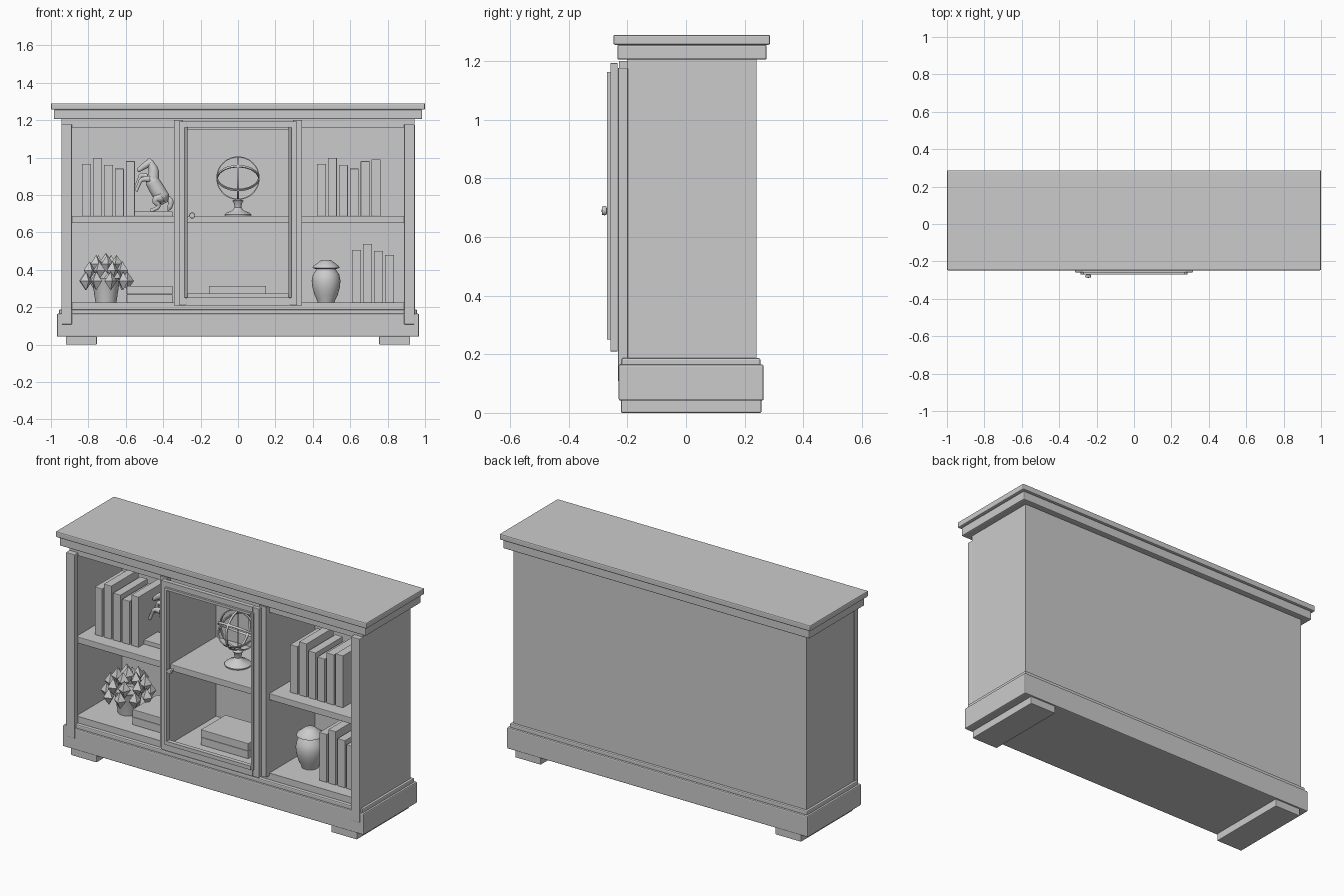
import bpy, bmesh, math
from mathutils import Vector, Matrix

if "Cube" in bpy.data.objects:
    bpy.data.objects.remove(bpy.data.objects["Cube"], do_unlink=True)

COLOR = (0.6, 0.6, 0.6, 1)
grey = bpy.data.materials.new("plain grey")
grey.use_nodes = True
grey.diffuse_color = COLOR
grey.node_tree.nodes["Principled BSDF"].inputs["Base Color"].default_value = COLOR


def finish(name, bm, smooth=False):
    bmesh.ops.recalc_face_normals(bm, faces=bm.faces[:])
    me = bpy.data.meshes.new(name)
    bm.to_mesh(me)
    bm.free()
    me.materials.append(grey)
    ob = bpy.data.objects.new(name, me)
    bpy.context.collection.objects.link(ob)
    if smooth:
        bpy.ops.object.select_all(action='DESELECT')
        ob.select_set(True)
        bpy.context.view_layer.objects.active = ob
        bpy.ops.object.shade_smooth_by_angle(angle=math.radians(40))
    return ob


def box(name, x, y, z, bevel=0.0):
    bm = bmesh.new()
    bmesh.ops.create_cube(bm, size=1)
    for v in bm.verts:
        v.co = Vector([(a + b) / 2 + c * (b - a) for (a, b), c in zip((x, y, z), v.co)])
    ob = finish(name, bm)
    if bevel:
        mod = ob.modifiers.new("soft edges", 'BEVEL')
        mod.width, mod.segments = bevel, 2
    return ob


def pair(name, x, y, z, bevel=0.0):
    box("left_" + name, x, y, z, bevel)
    box("right_" + name, (-x[1], -x[0]), y, z, bevel)


def lathe(name, center, profile, steps=32):
    bm = bmesh.new()
    verts = [bm.verts.new((r, 0, z)) for r, z in profile]
    edges = [bm.edges.new(p) for p in zip(verts, verts[1:])]
    bmesh.ops.spin(bm, geom=verts + edges, axis=(0, 0, 1), cent=(0, 0, 0),
                   angle=math.tau, steps=steps)
    bmesh.ops.remove_doubles(bm, verts=bm.verts[:], dist=0.0005)
    bmesh.ops.translate(bm, verts=bm.verts[:], vec=center)
    return finish(name, bm, True)


def ring(name, center, radius, rot, width=0.006, steps=48):
    # flat band hoop, turned by a rotation matrix
    bm = bmesh.new()
    loop = [bm.verts.new((radius + a * 0.003, 0, b * width))
            for a, b in ((-1, -1), (1, -1), (1, 1), (-1, 1))]
    edges = [bm.edges.new((loop[i], loop[i - 1])) for i in range(4)]
    bmesh.ops.spin(bm, geom=loop + edges, axis=(0, 0, 1), cent=(0, 0, 0),
                   angle=math.tau, steps=steps)
    bmesh.ops.remove_doubles(bm, verts=bm.verts[:], dist=0.0005)
    bmesh.ops.transform(bm, matrix=Matrix.Translation(center) @ rot, verts=bm.verts[:])
    return finish(name, bm, True)


def limb(name, y, points):
    # rounded tapering tube through (x, z, radius) points
    cu = bpy.data.curves.new(name, 'CURVE')
    cu.dimensions = '3D'
    cu.bevel_depth, cu.bevel_resolution, cu.resolution_u = 1, 3, 6
    cu.use_fill_caps = True
    sp = cu.splines.new('BEZIER')
    sp.bezier_points.add(len(points) - 1)
    for bp, (x, z, r) in zip(sp.bezier_points, points):
        bp.co, bp.radius = (x, y, z), r
        bp.handle_left_type = bp.handle_right_type = 'AUTO'
    cu.materials.append(grey)
    ob = bpy.data.objects.new(name, cu)
    bpy.context.collection.objects.link(ob)


# Base and feet
pair("foot", (0.755, 0.92), (-0.222, 0.257), (0, 0.045), 0.004)
box("plinth", (-0.968, 0.968), (-0.23, 0.265), (0.042, 0.165), 0.006)
box("plinth_moulding", (-0.957, 0.957), (-0.22, 0.254), (0.16, 0.187), 0.006)

# Carcass
pair("side_panel", (0.9, 0.943), (-0.2, 0.24), (0.18, 1.21))
box("back_panel", (-0.943, 0.943), (0.22, 0.24), (0.18, 1.21))
box("floor_panel", (-0.92, 0.92), (-0.2, 0.23), (0.18, 0.225))
box("ceiling_panel", (-0.92, 0.92), (-0.2, 0.23), (1.18, 1.21))
box("top_rail", (-0.92, 0.92), (-0.2, -0.17), (1.16, 1.205))
box("shelf", (-0.92, 0.92), (-0.2, 0.23), (0.65, 0.687), 0.003)
pair("divider", (0.295, 0.342), (-0.2, 0.23), (0.2, 1.2))
pair("divider_trim", (0.295, 0.342), (-0.229, -0.2), (0.21, 1.2))
pair("pillar", (0.888, 0.945), (-0.232, -0.198), (0.108, 1.177), 0.003)

# Cornice
box("cornice", (-0.985, 0.985), (-0.234, 0.275), (1.205, 1.256), 0.006)
box("top_slab", (-1, 1), (-0.248, 0.287), (1.256, 1.29), 0.006)

# Door: stiles and rails in two layers
for label, w, z0, z1, t, y in (("door", 0.315, 0.21, 1.193, 0.04, (-0.258, -0.233)),
                               ("door_bead", 0.285, 0.25, 1.163, 0.014, (-0.27, -0.245))):
    pair(label + "_stile", (w - t, w), y, (z0, z1), 0.002)
    box(label + "_bottom_rail", (-w + t, w - t), y, (z0, z0 + t + 0.008))
    box(label + "_top_rail", (-w + t, w - t), y, (z1 - t, z1))
knob = lathe("door_knob", (0, 0, 0), [(0, -0.01), (0.008, -0.01), (0.008, 0.012), (0.014, 0.014),
                                      (0.016, 0.02), (0.014, 0.028), (0, 0.03)], 20)
knob.rotation_euler.x = math.pi / 2
knob.location = (-0.245, -0.258, 0.69)


# Books standing on the shelves
def books(name, x, z, tops):
    for i, top in enumerate(tops):
        bx = x + i * 0.0585
        box(f"{name}_book_{i + 1}", (bx, bx + 0.048), (-0.125, 0.125), (z, top), 0.002)


books("upper_right", -0.834, 0.687, (0.965, 0.997, 0.96, 0.94, 0.98))
books("upper_left", 0.422, 0.687, (0.965, 0.997, 0.96, 0.94, 0.98, 0.99))
books("lower_left", 0.61, 0.225, (0.505, 0.537, 0.5, 0.48))

# Books lying flat
for name, x in (("middle", (-0.155, 0.15)), ("right", (-0.595, -0.35))):
    for i in range(2):
        z = 0.225 + i * 0.045
        box(f"{name}_flat_book_{i + 1}", x, (-0.12, 0.105), (z, z + 0.044), 0.002)

# Lidded jar
lathe("jar", (0.471, -0.01, 0.225), [
    (0, 0), (0.045, 0), (0.048, 0.01), (0.062, 0.04), (0.073, 0.08), (0.077, 0.115),
    (0.07, 0.15), (0.055, 0.172), (0.052, 0.178), (0.072, 0.185), (0.068, 0.195),
    (0.045, 0.212), (0.03, 0.224), (0.015, 0.228), (0, 0.228)])

# Armillary sphere on a turned stand
lathe("globe_stand", (0, 0, 0.687), [
    (0, 0), (0.07, 0), (0.072, 0.008), (0.06, 0.018), (0.03, 0.03), (0.018, 0.045),
    (0.022, 0.07), (0.03, 0.082), (0.012, 0.09), (0, 0.092)])
hub = (0, 0, 0.89)
ring("globe_outer_hoop", hub, 0.113, Matrix.Rotation(math.pi / 2, 4, 'X'))
ring("globe_meridian_hoop", hub, 0.109, Matrix.Rotation(math.pi / 2, 4, 'Y'))
for i, tilt in enumerate((35, -35)):
    ring(f"globe_tilted_hoop_{i + 1}", hub, 0.11, Matrix.Rotation(math.radians(tilt), 4, 'X'))
lathe("globe_axis", hub, [(0, -0.113), (0.003, -0.113), (0.003, 0.113), (0, 0.113)], 8)

# Potted plant with faceted leaves
plant = Vector((-0.706, 0, 0.225))
lathe("plant_pot", plant, [(0, 0), (0.056, 0), (0.074, 0.12), (0.078, 0.13),
                           (0.068, 0.13), (0.066, 0.115), (0, 0.115)])
bm = bmesh.new()
for count, lift, reach in ((9, 5, 0.115), (8, 35, 0.115), (5, 60, 0.115), (1, 90, 0.11)):
    for k in range(count):
        turn = Matrix.Rotation(math.tau * (k + lift / 70) / count, 4, 'Z')
        out = turn @ Vector((math.cos(math.radians(lift)), 0, math.sin(math.radians(lift))))
        mat = (Matrix.Translation(plant + Vector((0, 0, 0.105)) + out * reach) @ turn
               @ Matrix.Diagonal((0.035, 0.035, 0.05, 1)))
        tip = [bm.verts.new(mat @ Vector((0, 0, s))) for s in (-1, 1)]
        belt = [bm.verts.new(mat @ Vector((math.cos(a), math.sin(a), 0)))
                for a in (0, math.pi / 2, math.pi, -math.pi / 2)]
        for i in range(4):
            for t in tip:
                bm.faces.new((belt[i - 1], belt[i], t))
finish("plant_leaves", bm)

# Rearing horse figure on a slab
box("horse_slab", (-0.555, -0.35), (-0.075, 0.05), (0.687, 0.712), 0.002)
mid = -0.01
limb("horse_body", mid, [(-0.478, 0.9, 0.02), (-0.46, 0.875, 0.04), (-0.43, 0.825, 0.043),
                         (-0.405, 0.785, 0.042), (-0.39, 0.755, 0.02)])
limb("horse_neck", mid, [(-0.455, 0.88, 0.035), (-0.452, 0.93, 0.029), (-0.468, 0.97, 0.02),
                         (-0.478, 0.995, 0.008)])
limb("horse_head", mid, [(-0.468, 0.975, 0.021), (-0.5, 0.955, 0.018), (-0.53, 0.933, 0.012),
                         (-0.538, 0.928, 0.007)])
limb("horse_tail", mid, [(-0.375, 0.79, 0.01), (-0.36, 0.765, 0.016), (-0.365, 0.735, 0.014),
                         (-0.375, 0.715, 0.004)])
for side, dy, drop in (("left", 0.022, 0.0), ("right", -0.022, 0.025)):
    limb(side + "_horse_foreleg", mid + dy, [
        (-0.47, 0.885, 0.018), (-0.515, 0.905 - drop, 0.012), (-0.53, 0.88 - drop, 0.009),
        (-0.545, 0.845 - drop, 0.009)])
    limb(side + "_horse_hind_leg", mid + dy, [
        (-0.405, 0.79, 0.03), (-0.44, 0.77, 0.02), (-0.425, 0.74, 0.011), (-0.45, 0.722, 0.01),
        (-0.468, 0.715, 0.011)])
